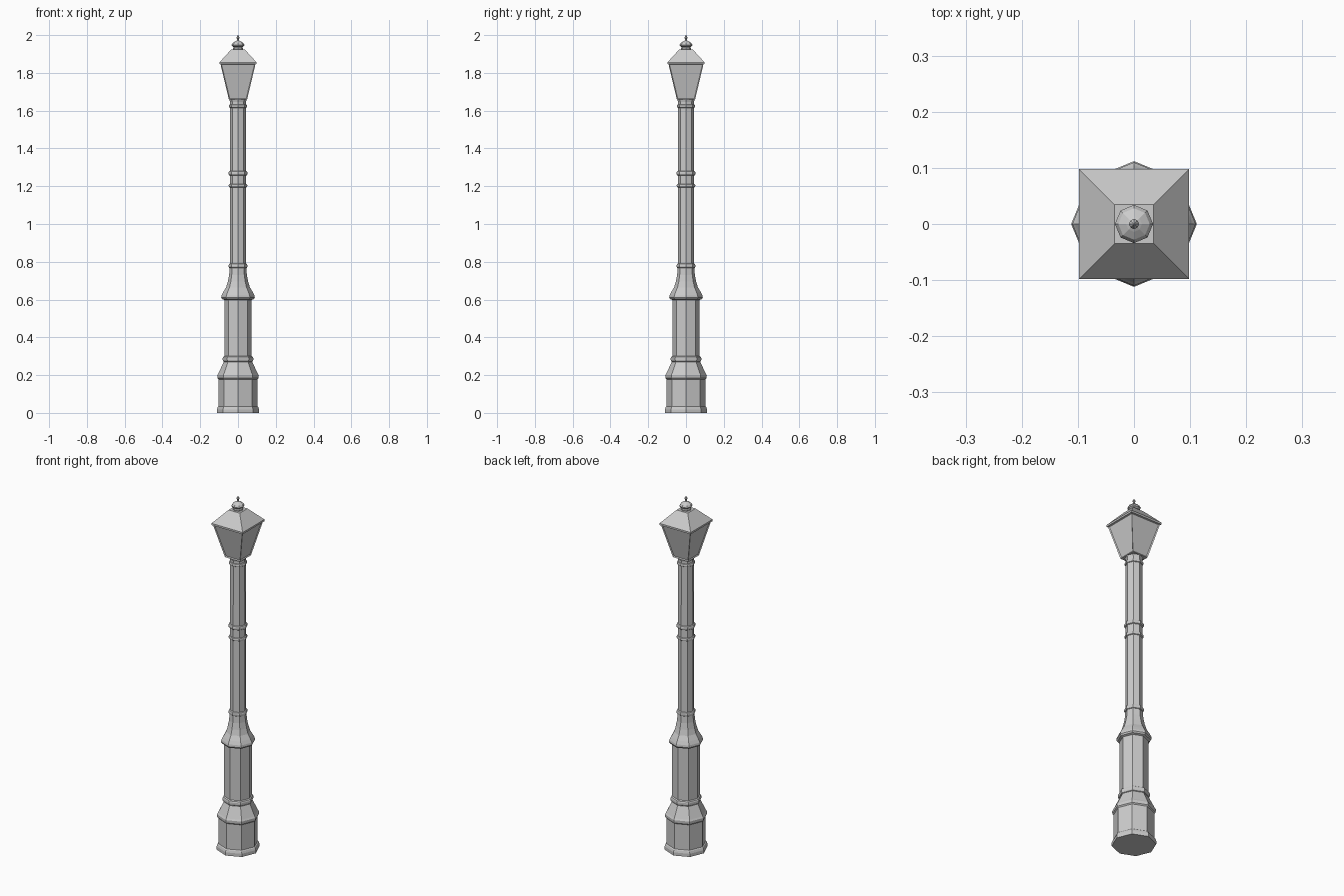
import bpy, bmesh, math

if "Cube" in bpy.data.objects:
    bpy.data.objects.remove(bpy.data.objects["Cube"])


def make_object(name, bm):
    bmesh.ops.recalc_face_normals(bm, faces=bm.faces)
    mesh = bpy.data.meshes.new(name)
    bm.to_mesh(mesh)
    bm.free()
    obj = bpy.data.objects.new(name, mesh)
    bpy.context.collection.objects.link(obj)
    return obj


def loft(name, profile, sides=8, turn=0.0, finish=None):
    """Stack regular polygon rings from (radius, height) pairs, capped at both ends."""
    bm = bmesh.new()
    rings = []
    for r, z in profile:
        rings.append([bm.verts.new((r * math.cos(turn + math.tau * i / sides),
                                    r * math.sin(turn + math.tau * i / sides), z))
                      for i in range(sides)])
    walls = []
    for a, b in zip(rings, rings[1:]):
        for i in range(sides):
            j = (i + 1) % sides
            walls.append(bm.faces.new((a[i], a[j], b[j], b[i])))
    bm.faces.new(rings[0][::-1])
    bm.faces.new(rings[-1])
    bm.normal_update()
    if finish:
        finish(bm, walls)
    return make_object(name, bm)


def square(name, profile, finish=None):
    """Square loft given by (half width, height) pairs."""
    return loft(name, [(h * math.sqrt(2), z) for h, z in profile], 4, math.pi / 4, finish)


def bead(r, out, z, h):
    """Rounded moulding ring around a shaft of radius r."""
    return [(r, z - h), (r + out * 0.7, z - h * 0.75), (r + out, z - h * 0.3),
            (r + out, z + h * 0.3), (r + out * 0.7, z + h * 0.75), (r, z + h)]


# Plinth and pedestal
loft("plinth", [(0.112, 0), (0.112, 0.018), (0.108, 0.03), (0.103, 0.034), (0.103, 0.178),
                (0.109, 0.184), (0.110, 0.2), (0.105, 0.208), (0.075, 0.27)])
loft("pedestal", [(0.072, 0.26)] + bead(0.072, 0.009, 0.285, 0.016) +
     [(0.072, 0.598), (0.084, 0.602), (0.089, 0.61), (0.087, 0.622), (0.078, 0.64),
      (0.063, 0.665), (0.054, 0.695), (0.047, 0.73), (0.044, 0.77)])

# Shaft with moulding rings
loft("shaft", [(0.044, 0.76)] + bead(0.043, 0.007, 0.778, 0.012)
     + bead(0.043, 0.006, 1.203, 0.009) + bead(0.043, 0.007, 1.268, 0.012)
     + bead(0.042, 0.006, 1.624, 0.009) + [(0.042, 1.645), (0.046, 1.66)])


# Lantern with recessed panes
def recess(bm, walls):
    bmesh.ops.inset_individual(bm, faces=walls, thickness=0.007, depth=-0.005)


square("lantern", [(0.048, 1.658), (0.093, 1.848)], recess)

# Roof
square("roof", [(0.098, 1.846), (0.098, 1.856), (0.035, 1.925)])

# Finial
loft("finial", [(0.027, 1.924), (0.027, 1.932), (0.022, 1.936), (0.032, 1.942), (0.034, 1.948),
                (0.028, 1.958), (0.014, 1.967), (0.006, 1.971), (0.005, 1.98),
                (0.009, 1.986), (0.006, 1.992), (0.001, 2.0)])
